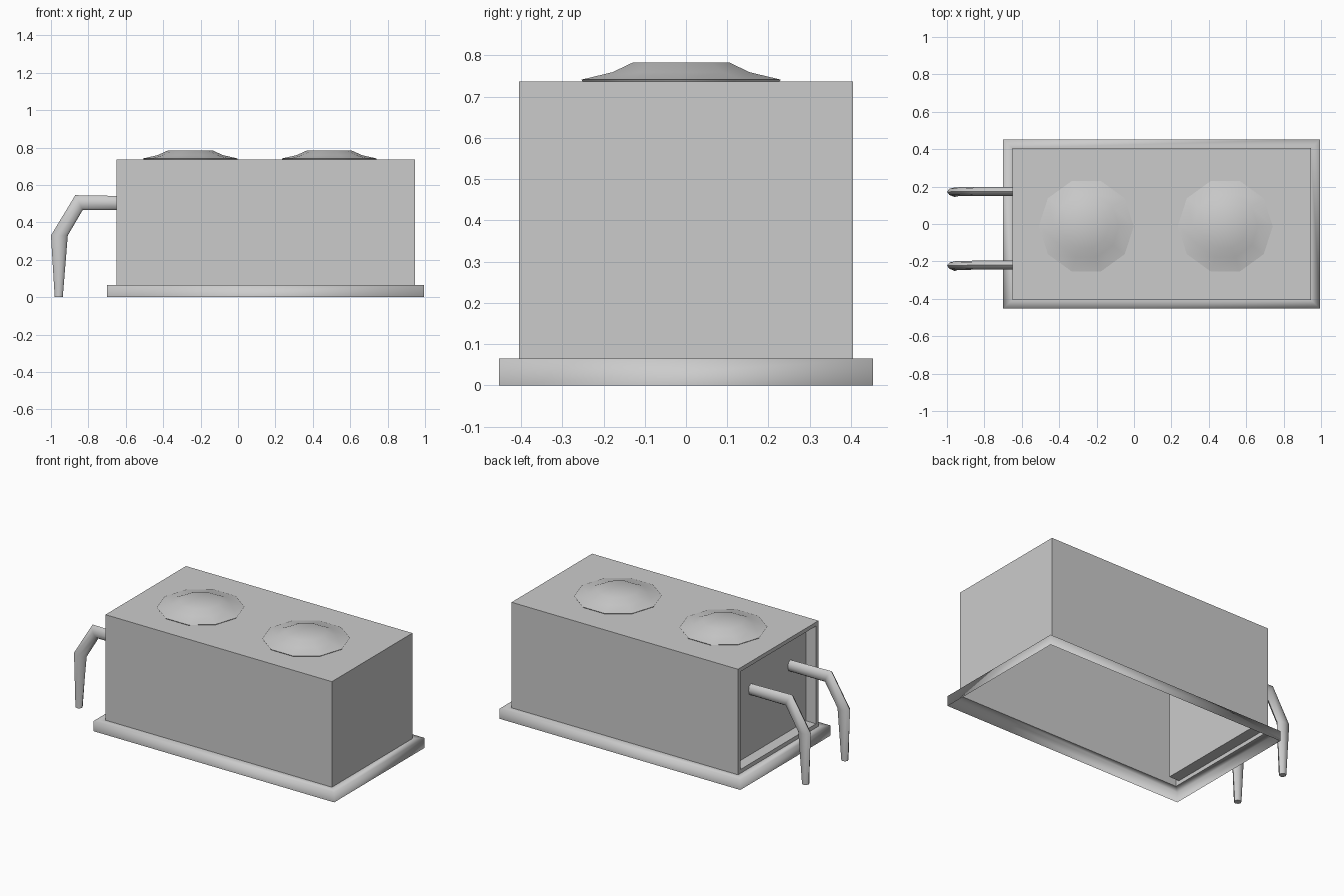
import bpy, bmesh
from math import cos, sin, pi
from mathutils import Vector

if "Cube" in bpy.data.objects:
    bpy.data.objects.remove(bpy.data.objects["Cube"])


def finish(bm, name, smooth=False):
    bmesh.ops.recalc_face_normals(bm, faces=bm.faces)
    mesh = bpy.data.meshes.new(name)
    bm.to_mesh(mesh)
    bm.free()
    for p in mesh.polygons:
        p.use_smooth = smooth
    obj = bpy.data.objects.new(name, mesh)
    bpy.context.collection.objects.link(obj)
    return obj


def loft(name, rings, cap_start=False, cap_end=False, smooth=False):
    bm = bmesh.new()
    loops = [[bm.verts.new(p) for p in ring] for ring in rings]
    for a, b in zip(loops, loops[1:]):
        n = len(a)
        for i in range(n):
            bm.faces.new((a[i], a[(i + 1) % n], b[(i + 1) % n], b[i]))
    if cap_start:
        bm.faces.new(loops[0][::-1])
    if cap_end:
        bm.faces.new(loops[-1])
    return finish(bm, name, smooth)


CX = 0.1475  # centre of the box in x


def rect(hx, hy, z):
    return [(CX + sx * hx, sy * hy, z) for sx, sy in ((-1, -1), (1, -1), (1, 1), (-1, 1))]


# Body: hollow box, open underneath, with a recessed panel in the left end
bm = bmesh.new()
low, high = ([bm.verts.new(p) for p in rect(0.7975, 0.405, z)] for z in (0.065, 0.737))
for i in range(4):
    bm.faces.new((low[i], low[(i + 1) % 4], high[(i + 1) % 4], high[i]))
bm.faces.new(high)
bmesh.ops.recalc_face_normals(bm, faces=bm.faces)
end = min(bm.faces, key=lambda f: f.calc_center_median().x)
bmesh.ops.inset_individual(bm, faces=[end], thickness=0.035)
panel = bmesh.ops.extrude_discrete_faces(bm, faces=[end])["faces"][0]
bmesh.ops.translate(bm, verts=panel.verts, vec=(0.07, 0, 0))
body = finish(bm, "body")

# Plinth: outer skirt with a ledge running in to the body, open underneath
loft("plinth", [rect(0.8475, 0.453, 0), rect(0.8475, 0.453, 0.065),
                rect(0.7975, 0.405, 0.065)], smooth=True)

# Two ten-sided domed lids on the top
LID = [(0.25, 0.735), (0.254, 0.741), (0.175, 0.759), (0.122, 0.783)]
for k, x in enumerate((-0.255, 0.488)):
    rings = [[(x + r * cos(i * pi / 5), -0.012 + r * sin(i * pi / 5), z)
              for i in range(10)] for r, z in LID]
    lid = loft(f"lid_{k + 1}", rings, True, True, smooth=True)
    bpy.context.view_layer.objects.active = lid
    lid.select_set(True)
    bpy.ops.object.shade_smooth_by_angle(angle=0.7)
    lid.select_set(False)

# Two bent pipes: (outer x, z), (inner x, z), half width, sideways drift
PIPE = [((-0.58, 0.54), (-0.58, 0.466), 0.024, 0),
        ((-0.87, 0.545), (-0.83, 0.466), 0.024, 0),
        ((-1.0, 0.33), (-0.91, 0.33), 0.024, -0.003),
        ((-0.98, 0.0), (-0.937, 0.0), 0.021, -0.01)]
for k, y in enumerate((0.175, -0.22)):
    rings = []
    for (ox, oz), (ix, iz), w, dy in PIPE:
        c = Vector(((ox + ix) / 2, y + dy, (oz + iz) / 2))
        u = Vector(((ox - ix) / 2, 0, (oz - iz) / 2))
        v = Vector((0, w, 0))
        rings.append([c + u * cos(i * pi / 4) + v * sin(i * pi / 4) for i in range(8)])
    pipe = loft(f"pipe_{k + 1}", rings, False, True, smooth=True)
    bpy.context.view_layer.objects.active = pipe
    pipe.select_set(True)
    bpy.ops.object.shade_smooth_by_angle(angle=0.9)
    pipe.select_set(False)
